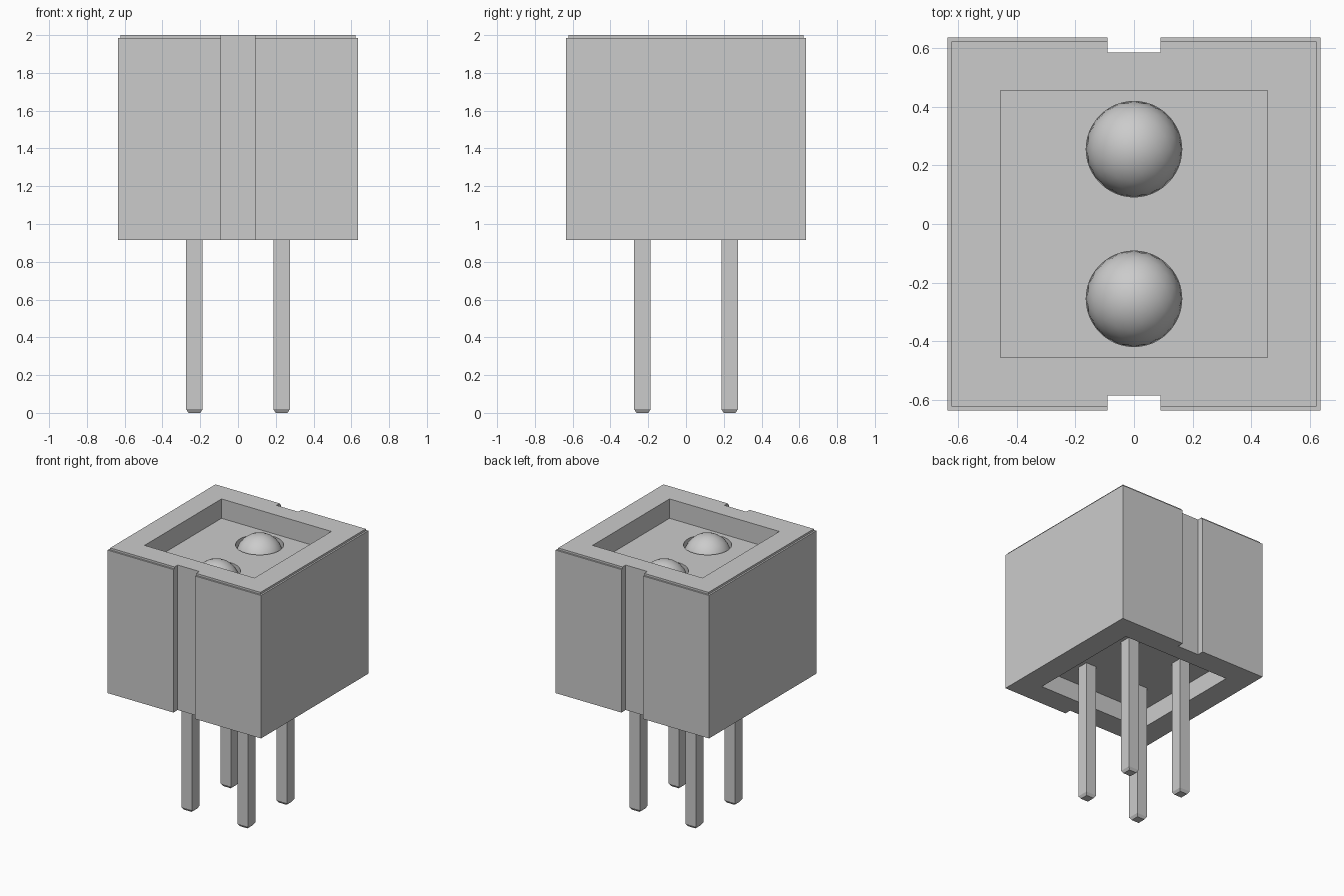
import bpy, bmesh
from mathutils import Matrix

default = bpy.data.objects.get("Cube")
if default:
    bpy.data.objects.remove(default, do_unlink=True)

grey = bpy.data.materials.new("mid_grey")
grey.use_nodes = True
grey.diffuse_color = (0.6, 0.6, 0.6, 1)
grey.node_tree.nodes["Principled BSDF"].inputs["Base Color"].default_value = (0.6, 0.6, 0.6, 1)


def finish(bm, name):
    mesh = bpy.data.meshes.new(name)
    bmesh.ops.recalc_face_normals(bm, faces=bm.faces)
    bm.to_mesh(mesh)
    bm.free()
    mesh.materials.append(grey)
    obj = bpy.data.objects.new(name, mesh)
    bpy.context.collection.objects.link(obj)
    return obj


def add_box(bm, low, high):
    """Box between two corners."""
    size = [b - a for a, b in zip(low, high)]
    mid = [(a + b) / 2 for a, b in zip(low, high)]
    matrix = Matrix.Translation(mid) @ Matrix.Diagonal((*size, 1))
    return bmesh.ops.create_cube(bm, size=1, matrix=matrix)["verts"]


def cut(target, bm):
    """Subtract a temporary cutter from the target."""
    cutter = finish(bm, "cutter")
    cutter.hide_render = True
    mod = target.modifiers.new("cut", "BOOLEAN")
    mod.operation = "DIFFERENCE"
    mod.solver = "EXACT"
    mod.object = cutter
    bpy.context.view_layer.objects.active = target
    bpy.ops.object.modifier_apply(modifier=mod.name)
    bpy.data.objects.remove(cutter, do_unlink=True)


HALF, BASE, SHOULDER, TOP = 0.635, 0.915, 1.985, 2.0
POCKET, FLOOR, CEILING = 0.455, 1.855, 1.055
DOME_R, DOME_Y, DOME_Z = 0.163, 0.255, 1.77

# Housing block with a slim raised lip on top
bm = bmesh.new()
add_box(bm, (-HALF, -HALF, BASE), (HALF, HALF, SHOULDER))
top = [f for f in bm.faces if f.calc_center_median().z > SHOULDER - 0.01]
bmesh.ops.inset_individual(bm, faces=top, thickness=0.018)
lip = bmesh.ops.extrude_face_region(bm, geom=top)
bmesh.ops.translate(bm, vec=(0, 0, TOP - SHOULDER),
                    verts=[v for v in lip["geom"] if isinstance(v, bmesh.types.BMVert)])
bmesh.ops.delete(bm, geom=top, context="FACES_ONLY")
housing = finish(bm, "housing")

# Front and back grooves, top and bottom pockets
bm = bmesh.new()
for y in (-HALF, HALF):
    add_box(bm, (-0.09, y - 0.05, BASE - 0.1), (0.09, y + 0.05, TOP + 0.1))
add_box(bm, (-POCKET, -POCKET, FLOOR), (POCKET, POCKET, TOP + 0.1))
add_box(bm, (-POCKET, -POCKET, BASE - 0.1), (POCKET, POCKET, CEILING))
cut(housing, bm)

# Round wells in the pocket floor
bm = bmesh.new()
for y in (-DOME_Y, DOME_Y):
    bmesh.ops.create_cone(bm, cap_ends=True, segments=48, radius1=DOME_R, radius2=DOME_R,
                          depth=0.2, matrix=Matrix.Translation((0, y, DOME_Z + 0.1)))
cut(housing, bm)

# Domed lenses sitting in the wells
for name, y in (("front_lens", -DOME_Y), ("back_lens", DOME_Y)):
    bm = bmesh.new()
    bmesh.ops.create_icosphere(bm, subdivisions=3, radius=DOME_R,
                               matrix=Matrix.Translation((0, y, DOME_Z)))
    lens = finish(bm, name)
    for face in lens.data.polygons:
        face.use_smooth = True

# Four square pins with tapered tips
for x, side in ((-0.231, "right"), (0.231, "left")):
    for y, end in ((-0.231, "front"), (0.231, "back")):
        bm = bmesh.new()
        w = 0.044
        add_box(bm, (x - w, y - w, 0.02), (x + w, y + w, CEILING + 0.01))
        tip = [f for f in bm.faces if f.calc_center_median().z < 0.03]
        bmesh.ops.inset_individual(bm, faces=tip, thickness=0.018)
        bmesh.ops.translate(bm, vec=(0, 0, -0.02), verts=tip[0].verts)
        finish(bm, f"{end}_{side}_pin")
